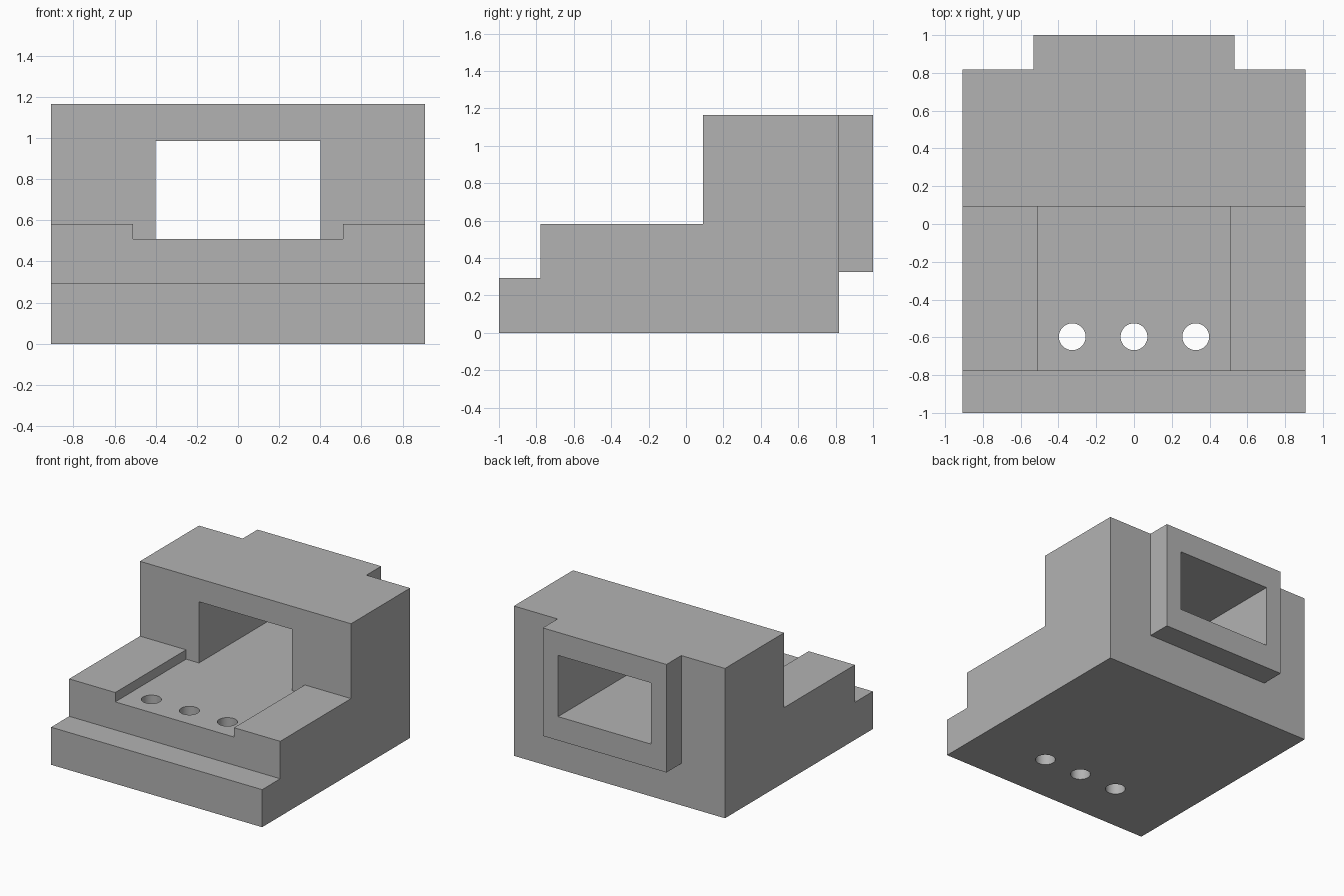
import bpy
import bmesh
from mathutils import Matrix, Vector

default_cube = bpy.data.objects.get("Cube")
if default_cube:
    bpy.data.objects.remove(default_cube, do_unlink=True)

grey = bpy.data.materials.new("light grey")
grey.use_nodes = True
colour = (0.45, 0.45, 0.45, 1)
grey.diffuse_color = colour
grey.node_tree.nodes["Principled BSDF"].inputs["Base Color"].default_value = colour


def add_object(name, bm):
    bmesh.ops.recalc_face_normals(bm, faces=bm.faces)
    mesh = bpy.data.meshes.new(name)
    bm.to_mesh(mesh)
    bm.free()
    mesh.materials.append(grey)
    obj = bpy.data.objects.new(name, mesh)
    bpy.context.collection.objects.link(obj)
    return obj


def box(name, low, high):
    low, high = Vector(low), Vector(high)
    bm = bmesh.new()
    bmesh.ops.create_cube(bm, size=1)
    bmesh.ops.scale(bm, vec=high - low, verts=bm.verts)
    bmesh.ops.translate(bm, vec=(low + high) / 2, verts=bm.verts)
    return add_object(name, bm)


def cylinder(name, x, y, radius):
    bm = bmesh.new()
    bmesh.ops.create_cone(bm, cap_ends=True, segments=48, radius1=radius,
                          radius2=radius, depth=2,
                          matrix=Matrix.Translation((x, y, 0)))
    return add_object(name, bm)


def combine(target, other, operation):
    mod = target.modifiers.new(other.name, "BOOLEAN")
    mod.object, mod.operation, mod.solver = other, operation, "EXACT"
    bpy.context.view_layer.objects.active = target
    bpy.ops.object.modifier_apply(modifier=mod.name)
    bpy.data.objects.remove(other, do_unlink=True)


# Stepped side profile, extruded across the width
half_width, top = 0.908, 1.165
profile = [(-1, 0), (0.818, 0), (0.818, top), (0.092, top),
           (0.092, 0.583), (-0.778, 0.583), (-0.778, 0.292), (-1, 0.292)]
bm = bmesh.new()
face = bm.faces.new([bm.verts.new((-half_width, y, z)) for y, z in profile])
sweep = bmesh.ops.extrude_face_region(bm, geom=[face])
bmesh.ops.translate(bm, vec=(2 * half_width, 0, 0),
                    verts=[v for v in sweep["geom"] if isinstance(v, bmesh.types.BMVert)])
body = add_object("stepped_block", bm)

# Raised frame on the back
combine(body, box("rear_frame", (-0.532, 0.7, 0.325), (0.532, 1, top)), "UNION")

# Shallow channel in the front step, and the window through the upright
combine(body, box("channel_cutter", (-0.511, -0.9, 0.51), (0.511, 0.092, 0.8)), "DIFFERENCE")
combine(body, box("window_cutter", (-0.4, -0.2, 0.51), (0.4, 1.2, 0.986)), "DIFFERENCE")

# Row of vertical through holes
for x in (-0.327, 0, 0.327):
    combine(body, cylinder("hole_cutter", x, -0.597, 0.071), "DIFFERENCE")

# Smooth hole walls with crisp block edges
body.select_set(True)
bpy.context.view_layer.objects.active = body
bpy.ops.object.shade_smooth_by_angle(angle=0.5)
